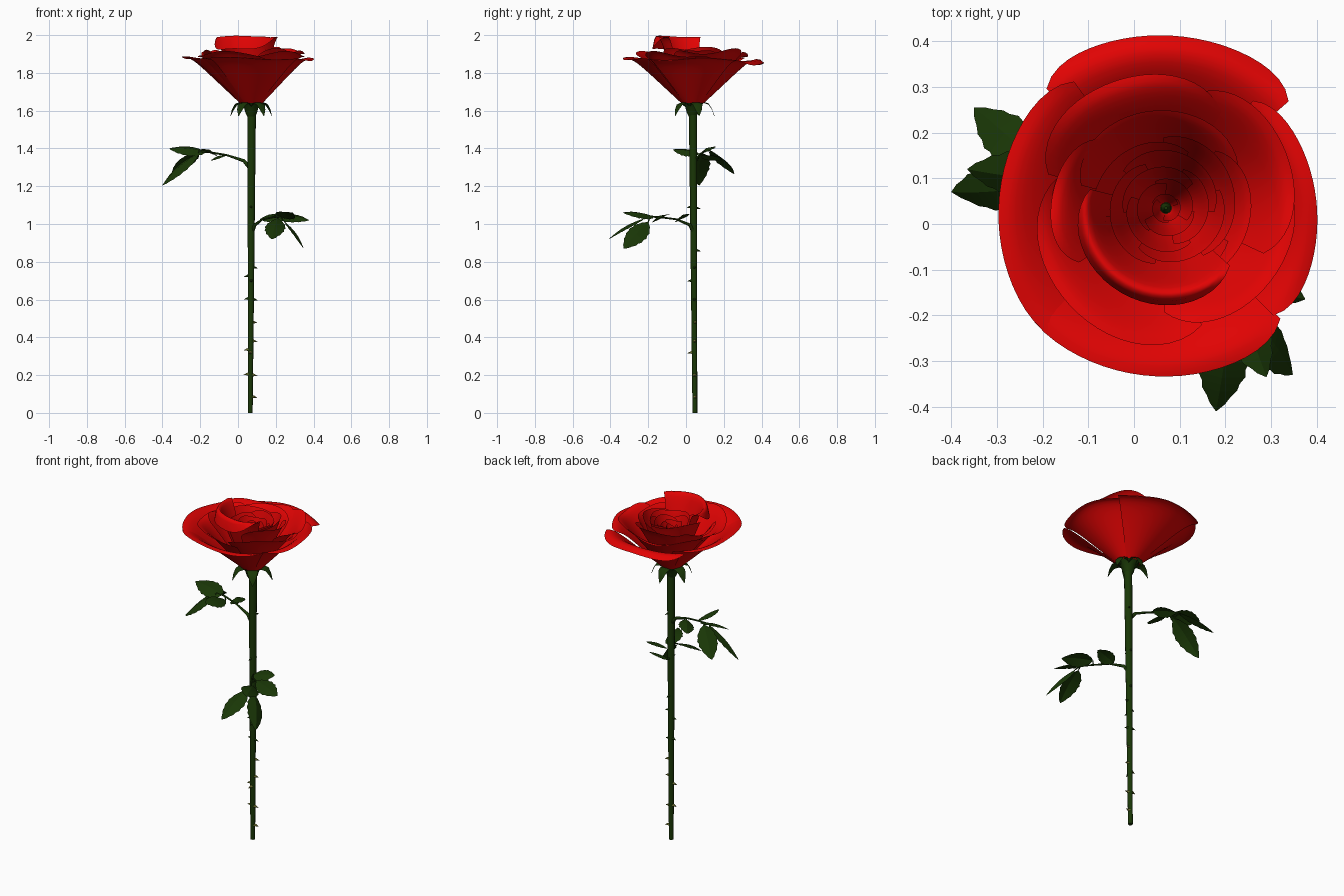
import bpy, bmesh, math, random
from mathutils import Vector

random.seed(4)
if "Cube" in bpy.data.objects:
    bpy.data.objects.remove(bpy.data.objects["Cube"])


def material(name, rgb):
    m = bpy.data.materials.new(name)
    m.use_nodes = True
    m.diffuse_color = (*rgb, 1)
    m.node_tree.nodes["Principled BSDF"].inputs["Base Color"].default_value = (*rgb, 1)
    return m


RED = material("petal red", (0.75, 0.001, 0.001))
GREEN = material("leaf green", (0.01, 0.038, 0.002))
OLIVE = material("thorn olive", (0.15, 0.16, 0.03))
CENTRE = Vector((0.07, 0.035, 0))


def sheet(name, rows, mat, closed=False, smooth=True, caps=False):
    """Skin a grid of points, row by row."""
    bm = bmesh.new()
    grid = [[bm.verts.new(p) for p in row] for row in rows]
    for a, b in zip(grid, grid[1:]):
        n = len(a)
        for i in range(n if closed else n - 1):
            k = (i + 1) % n
            bm.faces.new((a[i], a[k], b[k], b[i]))
    if caps:
        bm.faces.new(grid[0][::-1])
        bm.faces.new(grid[-1])
    mesh = bpy.data.meshes.new(name)
    bm.to_mesh(mesh)
    bm.free()
    obj = bpy.data.objects.new(name, mesh)
    bpy.context.collection.objects.link(obj)
    mesh.materials.append(mat)
    for f in mesh.polygons:
        f.use_smooth = smooth and len(f.vertices) == 4


def tube(name, path, radii, mat, sides=10):
    """Round bar along a path with a radius at each point."""
    pts = [Vector(p) for p in path]
    rows = []
    for i, p in enumerate(pts):
        d = (pts[min(i + 1, len(pts) - 1)] - pts[max(i - 1, 0)]).normalized()
        s = d.cross(Vector((0.3, 1, 0.1))).normalized()
        t = d.cross(s)
        angles = [math.tau * k / sides for k in range(sides)]
        rows.append([p + radii[i] * (s * math.cos(a) + t * math.sin(a)) for a in angles])
    sheet(name, rows, mat, closed=True, caps=True)


def petal(name, angle, half, rim_r, rim_z, curl=0.15, power=1.0, e=0.2, corner=4,
          base_r=0.035, base_z=1.64, skew=0.05, flare=0.0, wave=0.008):
    """Fan-shaped petal: rounded at its corners, curling outward at the rim."""
    nu, nv = 24, 16
    phase = random.uniform(0, math.tau)
    rows = []
    for j in range(nv + 1):
        row = []
        for i in range(nu + 1):
            u = 1 - 2 * i / nu
            v = j / nv * (1 - e * abs(u) ** corner)
            a = math.radians(angle + half * u)
            r = base_r + (rim_r * (1 + skew * u + flare * u * u) - base_r) * v ** power
            lift = v * (1 + curl) - curl * v ** 8
            z = base_z + (rim_z - base_z) * lift
            z += wave * v ** 4 * math.sin(4 * u + phase)
            row.append(CENTRE + Vector((r * math.cos(a), r * math.sin(a), z)))
        rows.append(row)
    sheet(name, rows, RED)


# Outer petals, open and curling down
for i, (ang, half, r, z, curl, skew) in enumerate([
        (88, 47, 0.378, 1.845, 0.45, 0.02), (180, 54, 0.367, 1.88, 0.2, 0.03),
        (262, 54, 0.37, 1.875, 0.22, -0.02), (3, 48, 0.33, 1.87, 0.25, -0.05)]):
    petal(f"outer_petal_{i}", ang, half, r, z, curl, e=0.1, corner=7,
          base_r=0.06, skew=skew, flare=0.05)

# Second ring of petals
for i, (ang, half, r, z) in enumerate([
        (225, 62, 0.30, 1.9), (325, 56, 0.28, 1.9), (25, 50, 0.29, 1.915),
        (112, 52, 0.30, 1.9), (172, 40, 0.25, 1.91)]):
    petal(f"second_petal_{i}", ang, half, r, z, 0.16, power=0.95, e=0.18, base_r=0.045, wave=0.016)

# Middle cup, highest on one side where its rim rolls over
for i, (ang, half, r, z, curl) in enumerate([
        (242, 76, 0.21, 1.92, 0.72), (345, 64, 0.185, 1.925, 0.1), (95, 70, 0.215, 1.915, 0.1)]):
    petal(f"middle_petal_{i}", ang, half, r, z, curl, power=0.85)

# Tight inner spiral
for ring in range(5):
    for k in range(3):
        petal(f"inner_petal_{ring}_{k}", 120 * k + 47 * ring + 20, 72,
              0.155 - 0.031 * ring, 1.93 - 0.016 * ring, 0.05, power=0.55,
              base_r=0.012, base_z=1.66, e=0.14, skew=0.08)

tube("flower_heart", [CENTRE + Vector((0, 0, z)) for z in (1.64, 1.8, 1.82)],
     [0.01, 0.012, 0.004], GREEN, 8)

# Stem and the cup below the flower
FOOT, TOP = Vector((0.065, 0.047, 0)), Vector((0.073, 0.037, 1.6))
tube("stem", [FOOT.lerp(TOP, t / 8) for t in range(9)],
     [0.013 + 0.0012 * t for t in range(9)], GREEN, 12)
tube("calyx", [CENTRE + Vector((0, 0, z)) for z in (1.57, 1.59, 1.62, 1.645)],
     [0.022, 0.032, 0.04, 0.062], GREEN, 12)

# Drooping sepals
for i in range(5):
    a = math.radians(72 * i + 18)
    out, side = Vector((math.cos(a), math.sin(a), 0)), Vector((-math.sin(a), math.cos(a), 0))
    rows = []
    for r, z, w in [(0.03, 1.62, 0.025), (0.06, 1.64, 0.032), (0.085, 1.632, 0.027),
                    (0.102, 1.605, 0.018), (0.115, 1.57, 0.001)]:
        p = CENTRE + out * r + Vector((0, 0, z))
        rows.append([p + side * w, p + Vector((0, 0, 0.006)), p - side * w])
    sheet(f"sepal_{i}", rows, GREEN)

# Thorns: height and direction around the stem
for i, (z, turn) in enumerate([
        (0.085, 10), (0.2, 0), (0.205, 180), (0.32, 265), (0.335, 185), (0.38, 5), (0.48, 20),
        (0.6, 0), (0.605, 170), (0.7, 275), (0.725, 185), (0.77, 10), (0.86, 80),
        (1.085, 85), (1.09, 265), (1.35, 60)]):
    a = math.radians(turn)
    out = Vector((math.cos(a), math.sin(a), 0))
    p = FOOT.lerp(TOP, z / 1.6)
    tube(f"thorn_{i}", [p + out * 0.008, p + out * 0.02, p + out * 0.036 - Vector((0, 0, 0.004))],
         [0.011, 0.006, 0.0008], OLIVE if z < 0.5 else GREEN, 6)


def leaflet(name, base, tip, width, up=(0, 0, 1)):
    """Pointed leaf, folded along its midrib, with a toothed edge."""
    base, tip = Vector(base), Vector(tip)
    d = tip - base
    side = d.cross(Vector(up)).normalized()
    normal = side.cross(d).normalized()
    rows, n = [], 12
    for i in range(n + 1):
        t = i / n
        w = width * math.sin(math.pi * t ** 0.85) ** 0.8 if 0 < i < n else 0.001
        w *= 1.06 if i % 2 else 0.95
        p = base + d * t + normal * (0.06 * d.length * math.sin(math.pi * t))
        rows.append([p + side * w * s - normal * (0.3 * w * abs(s)) for s in (1, 0.5, 0, -0.5, -1)])
    sheet(name, rows, GREEN, smooth=False)


def branch(name, path, leaves):
    """Leaf stalk with a twig to every leaflet."""
    tube(f"{name}_stalk", path, [0.013, 0.009] + [0.005] * (len(path) - 2), GREEN, 6)
    for i, (root, base, tip, width, up) in enumerate(leaves):
        tube(f"{name}_twig_{i}", [path[root], base], [0.004, 0.003], GREEN, 6)
        leaflet(f"{name}_leaflet_{i}", base, tip, width, up)


branch("upper_leaf",
       [(0.07, 0.04, 1.29), (0.03, 0.05, 1.335), (-0.06, 0.07, 1.365), (-0.15, 0.09, 1.38),
        (-0.21, 0.1, 1.385)],
       [(4, (-0.21, 0.085, 1.375), (-0.4, 0.07, 1.205), 0.053, (-0.6, -0.4, 0.6)),
        (4, (-0.21, 0.13, 1.39), (-0.35, 0.255, 1.265), 0.053, (0, 0.2, 1)),
        (4, (-0.17, 0.1, 1.38), (-0.365, 0.12, 1.4), 0.053, (0, -0.5, 1)),
        (3, (-0.13, 0.07, 1.37), (-0.17, -0.07, 1.395), 0.046, (0.4, 0, 1)),
        (2, (-0.06, 0.085, 1.365), (-0.14, 0.19, 1.34), 0.042, (0, -0.4, 1))])
branch("lower_leaf",
       [(0.07, 0.045, 0.95), (0.09, 0.02, 0.995), (0.13, -0.05, 1.025), (0.18, -0.13, 1.035),
        (0.22, -0.19, 1.04)],
       [(4, (0.21, -0.22, 1.03), (0.18, -0.41, 0.92), 0.053, (0, -0.5, 0.8)),
        (4, (0.25, -0.2, 1.01), (0.348, -0.33, 0.87), 0.053, (0.8, 0, 0.6)),
        (4, (0.22, -0.17, 1.04), (0.29, -0.335, 1.06), 0.05, (0.4, 0, 1)),
        (3, (0.2, -0.11, 1.045), (0.375, -0.165, 1.02), 0.048, (0, -0.5, 1)),
        (2, (0.12, -0.03, 1.025), (0.25, -0.01, 1.05), 0.042, (0, -0.5, 1))])
